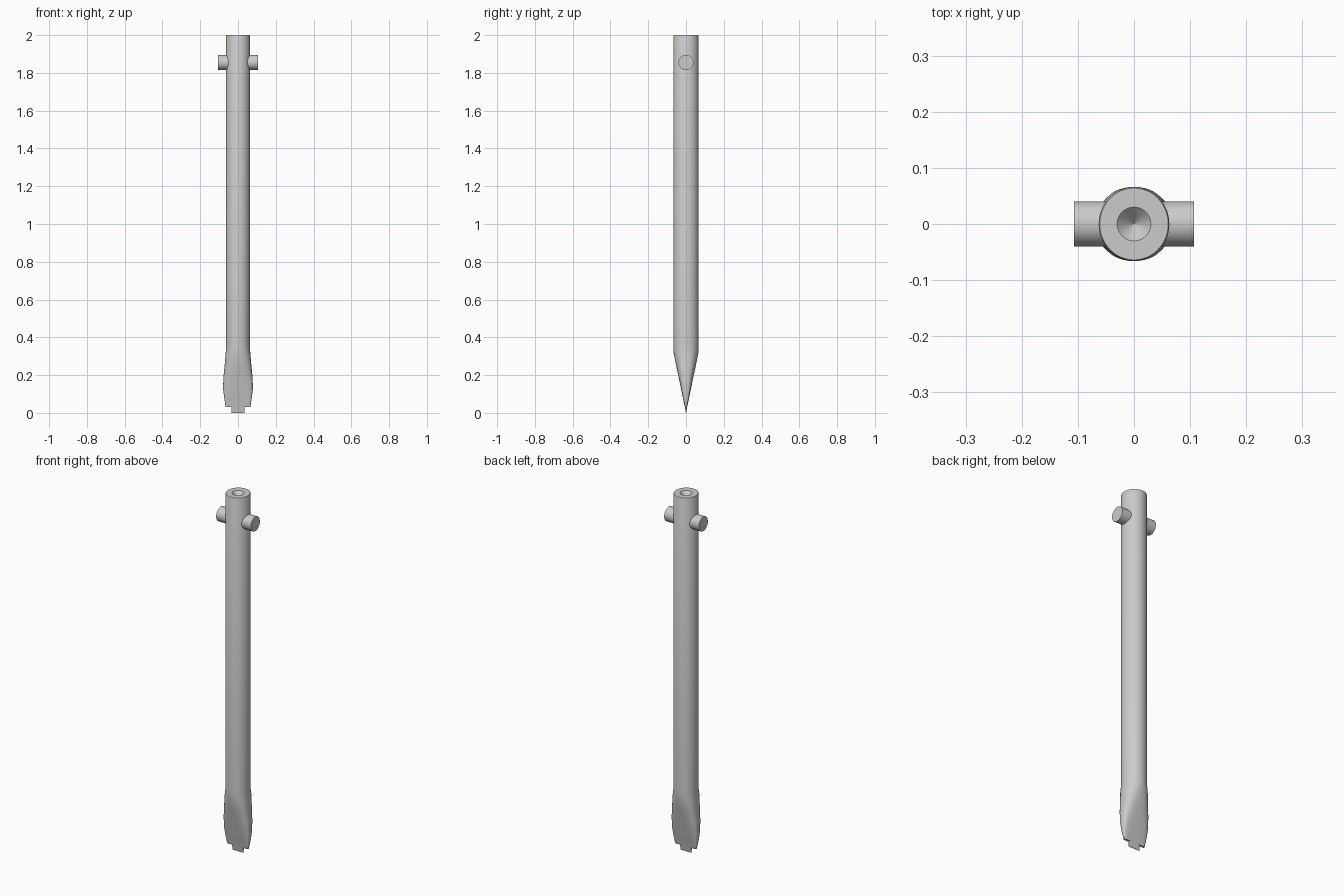
import bpy, bmesh, math

if "Cube" in bpy.data.objects:
    bpy.data.objects.remove(bpy.data.objects["Cube"])

N = 48


def finish(name, bm, angle=30):
    bmesh.ops.recalc_face_normals(bm, faces=bm.faces[:])
    me = bpy.data.meshes.new(name)
    bm.to_mesh(me)
    bm.free()
    ob = bpy.data.objects.new(name, me)
    bpy.context.collection.objects.link(ob)
    bpy.ops.object.select_all(action='DESELECT')
    bpy.context.view_layer.objects.active = ob
    ob.select_set(True)
    bpy.ops.object.shade_smooth_by_angle(angle=math.radians(angle))
    return ob


def loft(name, sections):
    """Skin superellipse sections given as (z, half x, half y, squareness)."""
    bm = bmesh.new()
    rings = []
    for z, hx, hy, p in sections:
        ring = []
        for i in range(N):
            a = 2 * math.pi * i / N
            c, s = math.cos(a), math.sin(a)
            x = math.copysign(abs(c) ** (2 / p), c) * hx
            y = math.copysign(abs(s) ** (2 / p), s) * hy
            ring.append(bm.verts.new((x, y, z)))
        rings.append(ring)
    for a, b in zip(rings, rings[1:]):
        for i in range(N):
            j = (i + 1) % N
            bm.faces.new((a[i], a[j], b[j], b[i]))
    bm.faces.new(rings[0])
    bm.faces.new(rings[-1])
    return finish(name, bm)


# Round shaft running into a flared wedge blade, with a conical centre hole on top
loft("shaft_and_blade", [
    (0.00, 0.034, 0.001, 6),
    (0.03, 0.034, 0.006, 6),
    (0.03, 0.065, 0.006, 6),
    (0.08, 0.073, 0.0165, 5),
    (0.13, 0.079, 0.027, 4),
    (0.19, 0.077, 0.039, 3.2),
    (0.25, 0.071, 0.052, 2.7),
    (0.32, 0.065, 0.066, 2.2),
    (0.35, 0.063, 0.066, 2),
    (1.995, 0.063, 0.066, 2),
    (2.00, 0.061, 0.064, 2),
    (2.00, 0.030, 0.030, 2),
    (1.97, 0.0005, 0.0005, 2),
])

# Cross pin through the upper shaft
bpy.ops.mesh.primitive_cylinder_add(vertices=40, radius=0.04, depth=0.214,
                                    location=(0, 0, 1.855),
                                    rotation=(0, math.pi / 2, 0))
pin = bpy.context.object
pin.name = "cross_pin"
bpy.ops.object.shade_smooth_by_angle(angle=math.radians(30))
